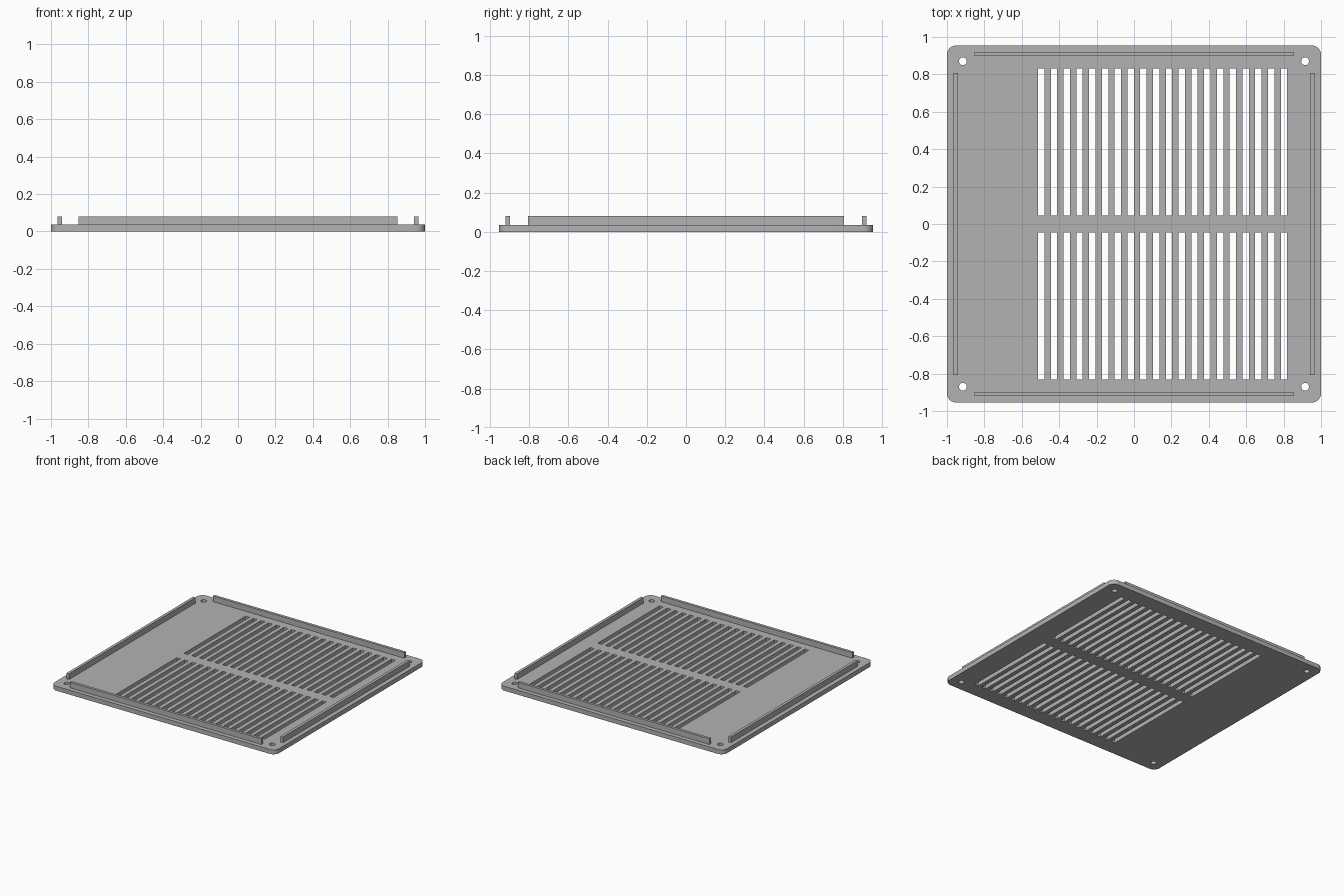
import bpy
import bmesh
from math import cos, sin, pi

cube = bpy.data.objects.get("Cube")
if cube:
    bpy.data.objects.remove(cube, do_unlink=True)

HALF_X, HALF_Y = 1.0, 0.955
PLATE_TOP, RAIL_TOP = 0.036, 0.081

grey = bpy.data.materials.new("light grey")
grey.use_nodes = True
colour = (0.45, 0.45, 0.45, 1)
grey.diffuse_color = colour
grey.node_tree.nodes["Principled BSDF"].inputs["Base Color"].default_value = colour


def rectangle(x0, x1, y0, y1):
    return [(x0, y0), (x1, y0), (x1, y1), (x0, y1)]


def arc(cx, cy, r, start, sweep, steps):
    return [(cx + r * cos(start + sweep * i / steps),
             cy + r * sin(start + sweep * i / steps)) for i in range(steps + 1)]


def extrude_outlines(name, outlines, z0, z1):
    """Fill closed outlines, with inner ones as holes, and give them thickness."""
    curve = bpy.data.curves.new(name, "CURVE")
    curve.dimensions = "2D"
    curve.fill_mode = "BOTH"
    curve.extrude = (z1 - z0) / 2
    for points in outlines:
        spline = curve.splines.new("POLY")
        spline.points.add(len(points) - 1)
        for p, (x, y) in zip(spline.points, points):
            p.co = (x, y, 0, 1)
        spline.use_cyclic_u = True
    helper = bpy.data.objects.new(name, curve)
    bpy.context.collection.objects.link(helper)
    mesh = bpy.data.meshes.new_from_object(
        helper.evaluated_get(bpy.context.evaluated_depsgraph_get()))
    bpy.data.objects.remove(helper, do_unlink=True)

    bm = bmesh.new()
    bm.from_mesh(mesh)
    bmesh.ops.translate(bm, verts=bm.verts, vec=(0, 0, (z0 + z1) / 2))
    bmesh.ops.remove_doubles(bm, verts=bm.verts, dist=0.0001)
    bmesh.ops.recalc_face_normals(bm, faces=bm.faces)
    bm.to_mesh(mesh)
    bm.free()
    mesh.materials.clear()
    mesh.materials.append(grey)

    obj = bpy.data.objects.new(name, mesh)
    bpy.context.collection.objects.link(obj)
    bpy.ops.object.select_all(action="DESELECT")
    obj.select_set(True)
    bpy.context.view_layer.objects.active = obj
    bpy.ops.object.shade_smooth_by_angle(angle=pi / 6)
    return obj


# Plate outline with rounded corners
R = 0.05
outline = []
for i, (sx, sy) in enumerate([(1, 1), (-1, 1), (-1, -1), (1, -1)]):
    outline += arc(sx * (HALF_X - R), sy * (HALF_Y - R), R, i * pi / 2, pi / 2, 8)
outlines = [outline]

# Screw holes
for sx in (-1, 1):
    for sy in (-1, 1):
        outlines.append(arc(sx * 0.915, sy * 0.87, 0.021, 0, 2 * pi, 24)[:-1])

# Two banks of vent slots
SLOTS, FIRST, PITCH, WIDTH = 20, -0.513, 0.0683, 0.034
for i in range(SLOTS):
    x = FIRST + i * PITCH
    for y0, y1 in ((0.046, 0.831), (-0.831, -0.046)):
        outlines.append(rectangle(x, x + WIDTH, y0, y1))

extrude_outlines("vent_plate", outlines, 0, PLATE_TOP)

# Upright locating rails along each edge
for name, s in (("front", -1), ("back", 1)):
    y0, y1 = sorted((s * 0.898, s * 0.92))
    extrude_outlines(name + "_rail", [rectangle(-0.853, 0.853, y0, y1)], PLATE_TOP, RAIL_TOP)
for name, s in (("right", -1), ("left", 1)):
    x0, x1 = sorted((s * 0.941, s * 0.964))
    extrude_outlines(name + "_rail", [rectangle(x0, x1, -0.806, 0.806)], PLATE_TOP, RAIL_TOP)
